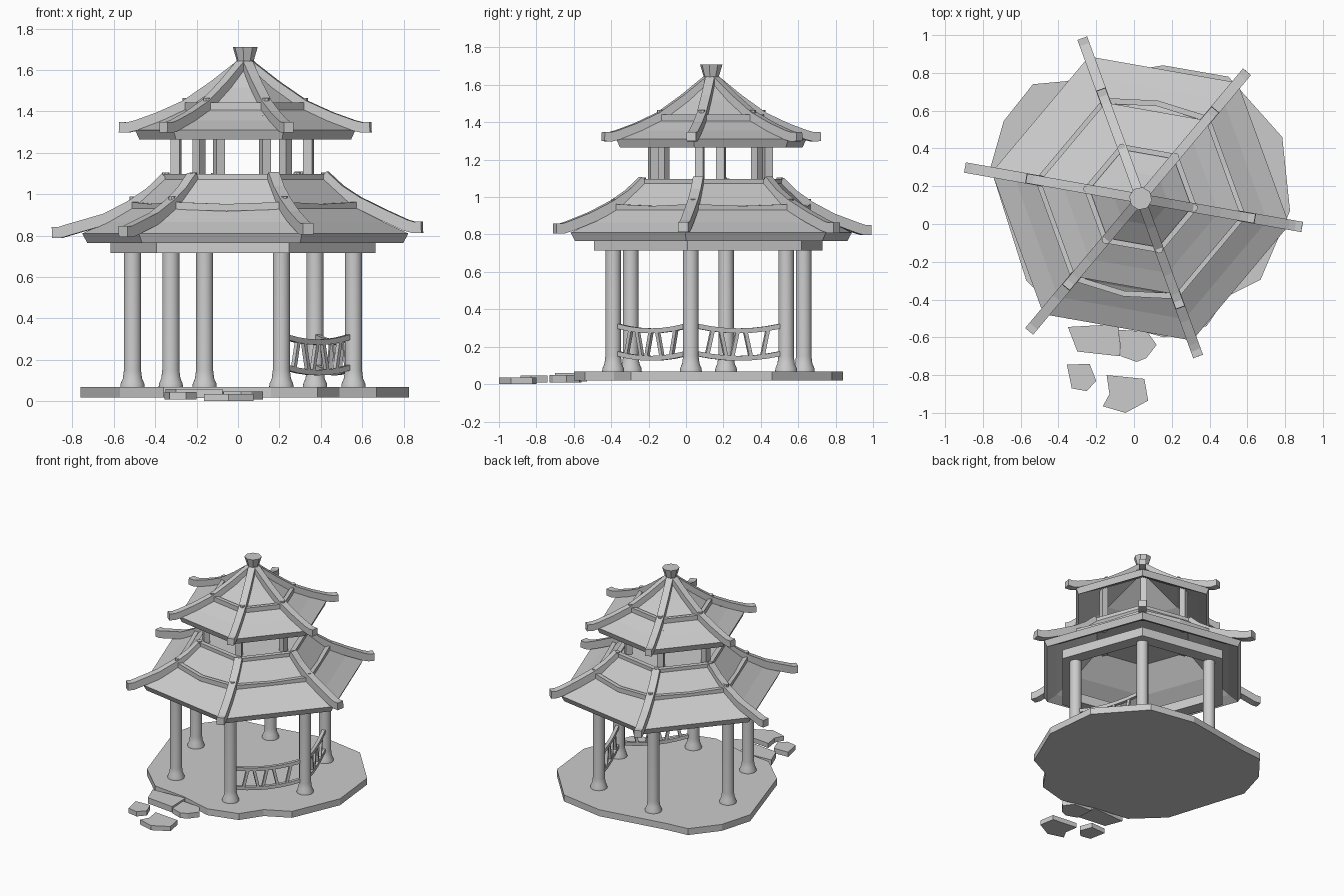
import bpy, bmesh, math
from mathutils import Vector

cube = bpy.data.objects.get("Cube")
if cube:
    bpy.data.objects.remove(cube)

stone = bpy.data.materials.new("plain grey")
stone.use_nodes = True
stone.diffuse_color = (0.6, 0.6, 0.6, 1)
stone.node_tree.nodes["Principled BSDF"].inputs["Base Color"].default_value = (0.6, 0.6, 0.6, 1)

CX, CY = 0.035, 0.135
SIDES = [math.radians(-10 + 60 * k) for k in range(6)]


def polar(r, a, z, cx=CX, cy=CY):
    return Vector((cx + r * math.cos(a), cy + r * math.sin(a), z))


def make(name, bm, smooth=False):
    bmesh.ops.recalc_face_normals(bm, faces=bm.faces)
    me = bpy.data.meshes.new(name)
    bm.to_mesh(me)
    bm.free()
    me.materials.append(stone)
    ob = bpy.data.objects.new(name, me)
    bpy.context.collection.objects.link(ob)
    if smooth:
        bpy.ops.object.select_all(action='DESELECT')
        ob.select_set(True)
        bpy.context.view_layer.objects.active = ob
        bpy.ops.object.shade_smooth_by_angle(angle=math.radians(35))
    return ob


def skin(name, rings, smooth=False, closed=False):
    """Join equal rings of points; cap both ends, or join last to first."""
    bm = bmesh.new()
    rows = [[bm.verts.new(p) for p in ring] for ring in rings]
    n = len(rows[0])
    pairs = list(zip(rows, rows[1:]))
    if closed:
        pairs.append((rows[-1], rows[0]))
    for a, b in pairs:
        for i in range(n):
            j = (i + 1) % n
            bm.faces.new((a[i], a[j], b[j], b[i]))
    if not closed:
        bm.faces.new(rows[0])
        bm.faces.new(rows[-1])
    return make(name, bm, smooth)


def turned(name, profile, n, cx=CX, cy=CY, turn=SIDES[0], smooth=False, closed=False):
    rings = [[polar(r, turn + math.tau * i / n, z, cx, cy) for i in range(n)]
             for r, z in profile]
    return skin(name, rings, smooth, closed)


def beam(name, path, w, h, smooth=False):
    """Rectangular bar swept along a path, standing upright."""
    path = [Vector(p) for p in path]
    rings = []
    for i, p in enumerate(path):
        t = (path[min(i + 1, len(path) - 1)] - path[max(i - 1, 0)]).normalized()
        side = t.cross(Vector((0, 0, 1)))
        side = side.normalized() if side.length > 0.01 else Vector((1, 0, 0))
        up = side.cross(t)
        rings.append([p + side * sx * w / 2 + up * sy * h / 2
                      for sx, sy in ((-1, -1), (1, -1), (1, 1), (-1, 1))])
    return skin(name, rings, smooth)


def slab(name, outline, z0, z1):
    return skin(name, [[(x, y, z) for x, y in outline] for z in (z0, z1)])


def ring_beams(name, r, z, w, h, bulge=0.0, sag=0.0):
    """Six bars between the ribs; the front and back ones bow outwards."""
    for k, a in enumerate(SIDES):
        b = a + math.radians(60)
        m = a + math.radians(30)
        out = bulge if k in (1, 4) else 0
        mid = polar(r * math.cos(math.radians(30)) + out, m, z - sag)
        beam(f"{name}_{k + 1}", [polar(r, a, z), mid, polar(r, b, z)], w, h)


# Ground slab and stepping stones
slab("ground_slab", [(-.76, .30), (-.69, .545), (-.535, .74), (-.37, .755), (.155, .84),
                     (.5, .78), (.785, .46), (.826, .07), (.67, -.295), (.49, -.385),
                     (.385, -.54), (.16, -.6), (-.1, -.53), (-.36, -.5), (-.57, -.3)],
     .018, .068)
slab("step_stone_1", [(-.35, -.545), (-.3, -.675), (-.075, -.7), (-.08, -.53)], .015, .06)
slab("step_stone_2", [(-.08, -.56), (-.07, -.7), (.015, -.73), (.065, -.71), (.12, -.64),
                      (.07, -.57)], .008, .048)
slab("step_stone_3", [(-.355, -.745), (-.235, -.74), (-.2, -.83), (-.25, -.885),
                      (-.33, -.87)], .008, .045)
slab("step_stone_4", [(-.145, -.8), (.055, -.82), (.075, -.935), (-.045, -1),
                      (-.165, -.965), (-.13, -.9)], 0, .036)

# Columns with flared feet, and the hexagonal beam on top
columns = [polar(.542, a, 0, .024, .12) for a in SIDES]
for k, c in enumerate(columns):
    turned(f"column_{k + 1}", [(.06, .066), (.058, .085), (.047, .11), (.042, .15),
                               (.042, .73)], 16, c.x, c.y, smooth=True)
turned("column_beam", [(.65, .715), (.65, .785), (.54, .785), (.54, .715)], 6, .024, .12,
       closed=True)

# Sagging railings on two sides
for side, (p, q) in enumerate(((columns[5], columns[0]), (columns[0], columns[1]))):
    def rail_point(t, z):
        return p.lerp(q, t) + Vector((0, 0, z + .13 * (t - .5) ** 2))
    for label, z in (("top", .285), ("bottom", .138)):
        beam(f"{label}_rail_{side + 1}",
             [rail_point(.07 + .86 * i / 6, z) for i in range(7)], .024, .026)
    for i, t in enumerate((.2, .34, .46, .6, .78)):
        lean = .03 * (-1) ** i
        beam(f"baluster_{side + 1}_{i + 1}",
             [rail_point(t - lean, .14), rail_point(t + lean, .285)], .02, .02)

# Two roofs with concave slopes
turned("lower_roof", [(.39, 1.085), (.55, .94), (.68, .865), (.80, .81), (.775, .765),
                      (.70, .80), (.54, .9), (.37, 1.05)], 6)
turned("upper_roof", [(.03, 1.62), (.15, 1.515), (.29, 1.415), (.42, 1.355), (.54, 1.31),
                      (.52, 1.265), (.45, 1.3), (.28, 1.39), (.03, 1.57)], 6)
ring_beams("lower_ring", .55, .945, .03, .035, .035, .01)
ring_beams("collar_ring", .385, 1.075, .035, .045)
ring_beams("upper_ring", .29, 1.425, .028, .035)

# Posts of the small upper storey
for k, a in enumerate(SIDES):
    c = polar(.325, a, 0, .02, .13)
    turned(f"upper_post_{k + 1}", [(.032, 1.03), (.032, 1.38)], 4, c.x, c.y,
           turn=a + math.pi / 4)

# Ribs with upturned tips, and small knobs at the joints
LOWER_TIPS = (.868, .876, .903, .944, .918, .89)
for k, (a, tip) in enumerate(zip(SIDES, LOWER_TIPS)):
    tilt = .014 * math.cos(a)
    beam(f"lower_rib_{k + 1}",
         [polar(r, a, z + tilt * r) for r, z in
          ((.385, 1.085), (.46, 1.015), (.55, .955), (.68, .89), (tip - .08, .84),
           (tip - .04, .828), (tip, .828))], .055, .055)
    beam(f"upper_rib_{k + 1}",
         [polar(r, a, z) for r, z in
          ((.02, 1.625), (.15, 1.525), (.29, 1.43), (.42, 1.372), (.53, 1.333),
           (.575, 1.322), (.615, 1.324))], .05, .05)
    for label, r, z in (("lower", .55, .96), ("collar", .39, 1.075), ("upper", .29, 1.435)):
        c = polar(r, a, 0)
        turned(f"{label}_knob_{k + 1}", [(.018, z - .03), (.018, z + .03)], 8, c.x, c.y)

# Finial
turned("finial", [(.034, 1.60), (.04, 1.64), (.061, 1.71)], 8)
